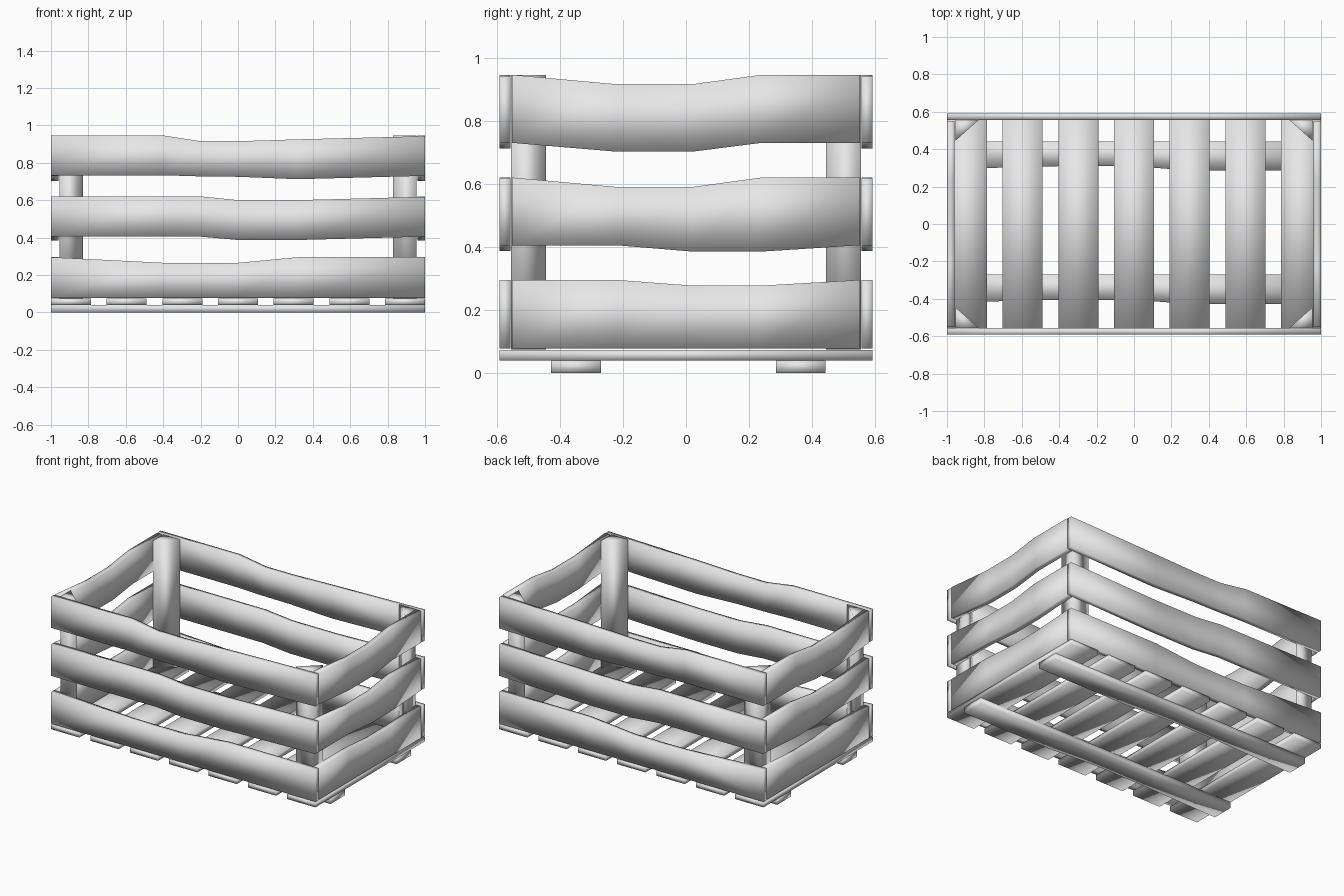
import bpy
import bmesh

cube = bpy.data.objects.get("Cube")
if cube:
    bpy.data.objects.remove(cube, do_unlink=True)

wood = bpy.data.materials.new("plain_grey")
wood.use_nodes = True
wood.diffuse_color = (0.8, 0.8, 0.8, 1)
wood.node_tree.nodes["Principled BSDF"].inputs["Base Color"].default_value = (0.8, 0.8, 0.8, 1)


def loft(name, rings):
    """Join a row of matching cross-sections into one closed, smooth solid."""
    bm = bmesh.new()
    loops = [[bm.verts.new(p) for p in ring] for ring in rings]
    n = len(loops[0])
    for a, b in zip(loops, loops[1:]):
        for i in range(n):
            j = (i + 1) % n
            bm.faces.new((a[i], a[j], b[j], b[i]))
    bm.faces.new(loops[0])
    bm.faces.new(loops[-1])
    bmesh.ops.recalc_face_normals(bm, faces=bm.faces)
    for f in bm.faces:
        f.smooth = True
    mesh = bpy.data.meshes.new(name)
    bm.to_mesh(mesh)
    bm.free()
    mesh.materials.append(wood)
    obj = bpy.data.objects.new(name, mesh)
    bpy.context.collection.objects.link(obj)


def long_ring(x, y0, y1, z0, z1):
    return [(x, y0, z0), (x, y1, z0), (x, y1, z1), (x, y0, z1)]


def cross_ring(y, x0, x1, z0, z1):
    return [(x0, y, z0), (x1, y, z0), (x1, y, z1), (x0, y, z1)]


# Warped slats: lower and upper edge heights at each station along the board
long_stations = (-1, -0.4, -0.2, 0, 0.32, 1)
long_slats = {
    "lower": ((0.078,) * 6, (0.295, 0.265, 0.263, 0.265, 0.295, 0.295)),
    "middle": ((0.405, 0.405, 0.405, 0.387, 0.387, 0.405),
               (0.62, 0.62, 0.62, 0.6, 0.6, 0.618)),
    "upper": ((0.733, 0.733, 0.727, 0.725, 0.712, 0.73),
              (0.946, 0.946, 0.915, 0.915, 0.925, 0.942)),
}
short_stations = (-0.552, -0.22, 0.02, 0.24, 0.552)
short_slats = {
    "lower": ((0.078,) * 5, (0.295, 0.295, 0.277, 0.277, 0.295)),
    "middle": ((0.405, 0.405, 0.385, 0.385, 0.405),
               (0.62, 0.59, 0.59, 0.62, 0.62)),
    "upper": ((0.73, 0.702, 0.702, 0.73, 0.73),
              (0.946, 0.916, 0.916, 0.946, 0.946)),
}
for level, (low, high) in long_slats.items():
    for side, s in (("front", -1), ("back", 1)):
        loft(f"{side}_{level}_slat",
             [long_ring(x, s * 0.557, s * 0.592, a, b)
              for x, a, b in zip(long_stations, low, high)])
for level, (low, high) in short_slats.items():
    for side, s in (("right", -1), ("left", 1)):
        loft(f"{side}_{level}_slat",
             [cross_ring(y, s * 0.96, s, a, b)
              for y, a, b in zip(short_stations, low, high)])

# Triangular corner posts
for fb, sy in (("front", -1), ("back", 1)):
    for lr, sx in (("right", -1), ("left", 1)):
        corner = [(0.955, 0.556), (0.83, 0.556), (0.955, 0.445)]
        loft(f"{fb}_{lr}_post",
             [[(sx * x, sy * y, z) for x, y in corner] for z in (0.075, 0.945)])

# Floor planks
for i in range(7):
    x = (i - 3) * 0.2977
    loft(f"floor_plank_{i + 1}",
         [cross_ring(y, x - 0.107, x + 0.107, 0.04, 0.073) for y in (-0.592, 0.592)])

# Runners under the floor, one edge slightly uneven
runner_edge = ((-1, 0), (-0.4, 0.015), (0, 0.015), (0.3, -0.008), (1, -0.008))
for name, y0, y1 in (("front_runner", -0.42, -0.27), ("back_runner", 0.294, 0.442)):
    loft(name, [long_ring(x, y0 + d, y1, 0, 0.04) for x, d in runner_edge])
